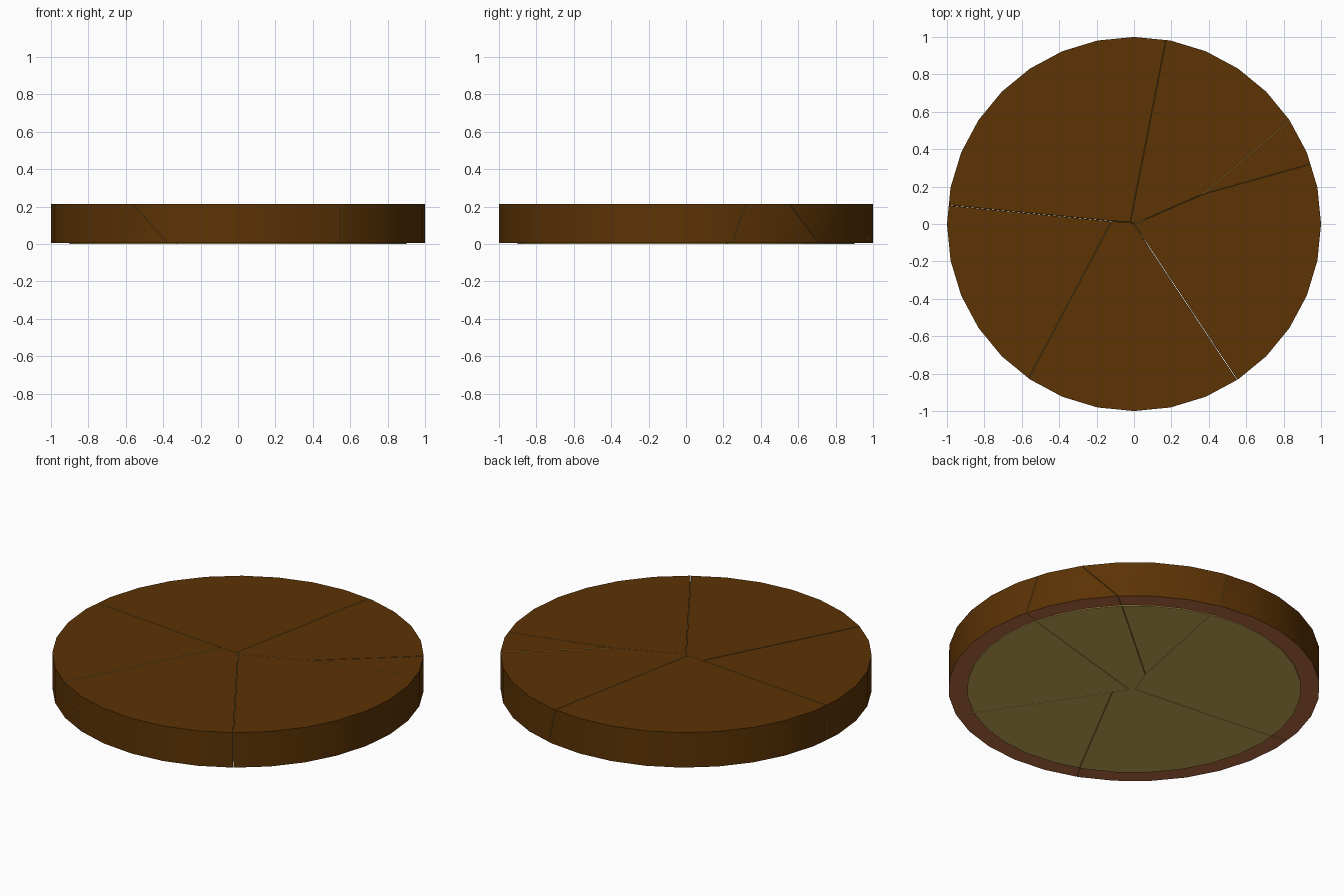
import bpy, bmesh, math
from mathutils import Vector

if "Cube" in bpy.data.objects:
    bpy.data.objects.remove(bpy.data.objects["Cube"])

TOP, BASE, GAP = 0.213, 0.005, 0.0014
DEPTH = TOP - BASE

# Each wedge is the region where its linear field (x, y, constant, depth) is largest,
# so neighbouring wedges share slanted flat cracks.
FIELDS = {
    "back_right_wedge":  (0.0, 0.0, 0.0, 0.0),
    "thin_right_wedge":  (0.647, -0.763, -0.117, 0.2),
    "right_wedge":       (1.233, -2.853, 0.0, 0.037),
    "front_wedge":       (-2.745, -5.486, 0.0, 0.037),
    "front_left_wedge":  (-3.012, -5.345, -0.034, 0.102),
    "back_left_wedge":   (-2.443, 0.478, -0.0535, 0.112),
}


def material(name, rgb):
    m = bpy.data.materials.new(name)
    m.diffuse_color = (*rgb, 1.0)
    m.use_nodes = True
    m.node_tree.nodes["Principled BSDF"].inputs["Base Color"].default_value = m.diffuse_color
    return m


BROWN = material("dark_brown", (0.107, 0.033, 0.0015))
RED_BROWN = material("underside_red_brown", (0.53, 0.16, 0.058))
TAN = material("pale_tan", (0.60, 0.42, 0.10))


def piece(name, key, radius, z0, z1, mats):
    """Cut one wedge out of a 32-sided disc; mats = outside, crack faces, underside."""
    bm = bmesh.new()
    bmesh.ops.create_cone(bm, cap_ends=True, segments=32,
                          radius1=radius, radius2=radius, depth=z1 - z0)
    bmesh.ops.translate(bm, verts=bm.verts, vec=(0, 0, (z0 + z1) / 2))
    for other, field in FIELDS.items():
        if other == key:
            continue
        a, b, c, d = (p - q for p, q in zip(FIELDS[key], field))
        normal = Vector((a, b, -d / DEPTH))
        offset = (c + d * TOP / DEPTH) / normal.length
        normal.normalize()
        cut = bmesh.ops.bisect_plane(
            bm, geom=bm.verts[:] + bm.edges[:] + bm.faces[:], dist=1e-6,
            plane_co=normal * (GAP - offset), plane_no=normal, clear_inner=True)
        if cut["geom_cut"]:
            bmesh.ops.holes_fill(bm, edges=[e for e in bm.edges if e.is_boundary], sides=0)
    bmesh.ops.recalc_face_normals(bm, faces=bm.faces)
    # colour by direction: underside, crack faces (reaching inside the rim), outside
    for f in bm.faces:
        inside = min(v.co.xy.length for v in f.verts) < radius * 0.98
        if f.normal.z < -0.95:
            f.material_index = 2
        elif f.normal.z < 0.95 and inside:
            f.material_index = 1
    mesh = bpy.data.meshes.new(name)
    bm.to_mesh(mesh)
    bm.free()
    for m in mats:
        mesh.materials.append(m)
    obj = bpy.data.objects.new(name, mesh)
    bpy.context.collection.objects.link(obj)
    bpy.ops.object.select_all(action='DESELECT')
    obj.select_set(True)
    bpy.context.view_layer.objects.active = obj
    bpy.ops.object.shade_smooth_by_angle(angle=math.radians(25))


for key in FIELDS:
    # cracked disc wedge, and the pale plate under it
    piece(key, key, 1.0, BASE, TOP, [BROWN, TAN, RED_BROWN])
    piece(key + "_base_plate", key, 0.9, 0.0, BASE, [TAN, TAN, TAN])
